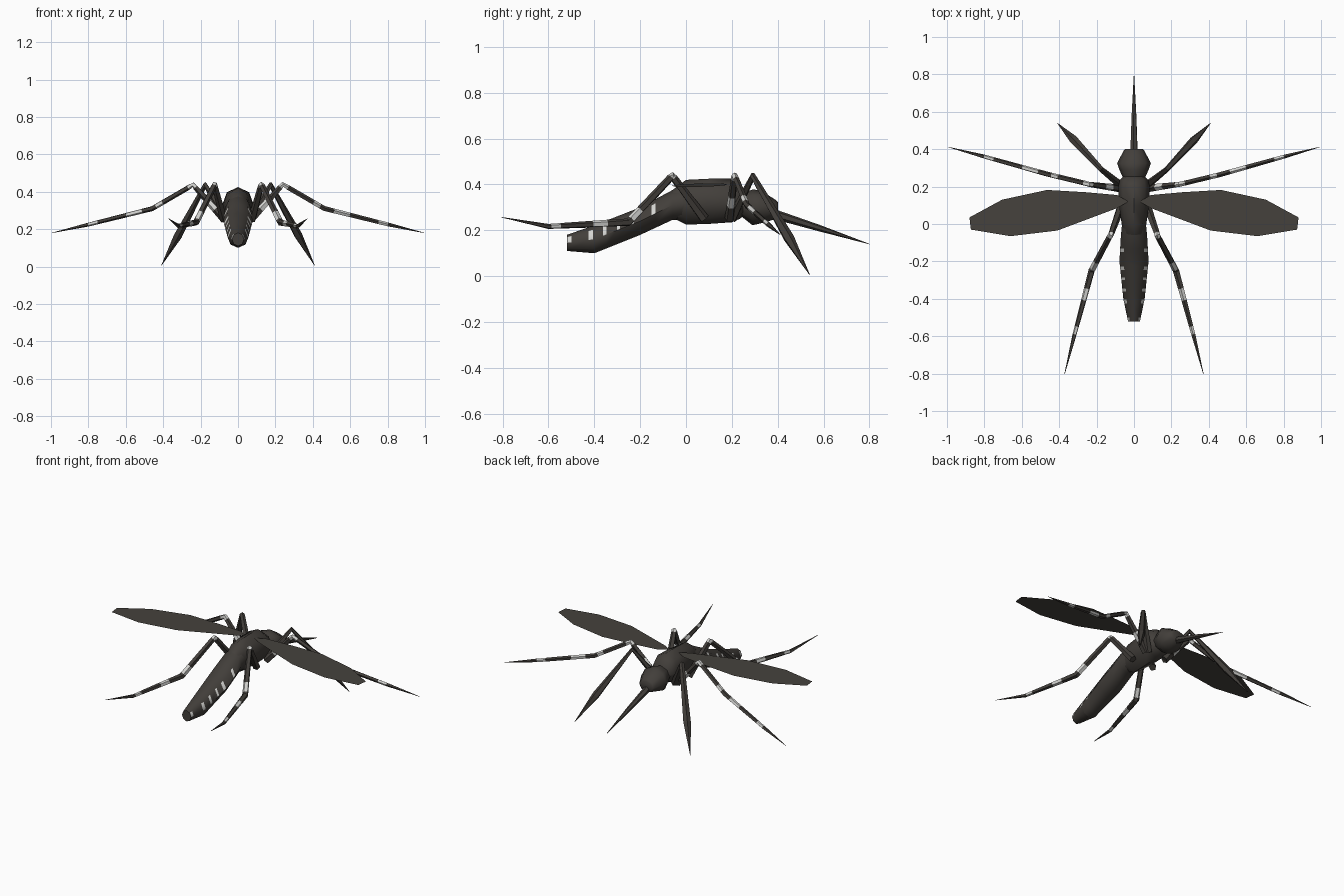
import bpy, bmesh, math
from mathutils import Vector

if "Cube" in bpy.data.objects:
    bpy.data.objects.remove(bpy.data.objects["Cube"])


def material(name, rgb):
    m = bpy.data.materials.new(name)
    m.diffuse_color = (*rgb, 1)
    m.use_nodes = True
    m.node_tree.nodes["Principled BSDF"].inputs["Base Color"].default_value = m.diffuse_color
    return m


BODY = material("brown black body", (0.055, 0.049, 0.043))
WHITE = material("pale band", (0.66, 0.66, 0.64))
WING = material("smoky wing", (0.060, 0.054, 0.046))


def finish(bm, name, mats, smooth=None):
    if len(bm.faces) > 1:
        bmesh.ops.recalc_face_normals(bm, faces=bm.faces)
    me = bpy.data.meshes.new(name)
    bm.to_mesh(me)
    bm.free()
    for m in mats:
        me.materials.append(m)
    ob = bpy.data.objects.new(name, me)
    bpy.context.collection.objects.link(ob)
    if smooth:
        bpy.ops.object.select_all(action='DESELECT')
        ob.select_set(True)
        bpy.context.view_layer.objects.active = ob
        bpy.ops.object.shade_smooth_by_angle(angle=math.radians(smooth))
    return ob


def skin(bm, rings):
    """Bridge successive rings of points, cap both ends; returns faces per segment."""
    rows = [[bm.verts.new(p) for p in r] for r in rings]
    n = len(rows[0])
    segs = []
    for a, b in zip(rows, rows[1:]):
        segs.append([bm.faces.new((a[i], a[(i + 1) % n], b[(i + 1) % n], b[i])) for i in range(n)])
    bm.faces.new(rows[0])
    bm.faces.new(rows[-1])
    return segs


def body_ring(y, bottom, top, half, n=8):
    cz, h = (top + bottom) / 2, (top - bottom) / 2
    angles = [2 * math.pi * i / n for i in range(n)]
    return [(half * math.cos(a), y, cz + h * math.sin(a)) for a in angles]


def interp(profile, y):
    for a, b in zip(profile, profile[1:]):
        if a[0] <= y <= b[0]:
            t = (y - a[0]) / (b[0] - a[0])
            return [p + (q - p) * t for p, q in zip(a, b)]


# abdomen: y, bottom, top, half width; narrow extra rings carry the pale side marks
ABD = [(-0.52, 0.11, 0.18, 0.032), (-0.40, 0.10, 0.222, 0.057), (-0.20, 0.18, 0.30, 0.078),
       (-0.06, 0.245, 0.375, 0.07), (0.04, 0.25, 0.40, 0.06)]
marks = [(-0.518, -0.50), (-0.425, -0.405), (-0.362, -0.346), (-0.30, -0.287),
         (-0.247, -0.227), (-0.15, -0.132)]
ys = sorted({p[0] for p in ABD} | {v for m in marks for v in m})
bm = bmesh.new()
for k, seg in enumerate(skin(bm, [body_ring(*interp(ABD, y)) for y in ys])):
    if any(abs(ys[k] - m[0]) < 1e-6 for m in marks):
        for i in (0, 3):          # upper side faces
            seg[i].material_index = 1
finish(bm, "abdomen", [BODY, WHITE], 50)

# thorax and head
bm = bmesh.new()
skin(bm, [body_ring(*r) for r in [
    (-0.06, 0.255, 0.375, 0.055), (0.0, 0.225, 0.42, 0.066), (0.10, 0.228, 0.425, 0.08),
    (0.20, 0.235, 0.425, 0.084), (0.235, 0.25, 0.40, 0.076), (0.265, 0.275, 0.345, 0.045)]])
finish(bm, "thorax", [BODY], 50)
bm = bmesh.new()
skin(bm, [body_ring(*r) for r in [
    (0.24, 0.262, 0.36, 0.056), (0.29, 0.222, 0.378, 0.078), (0.325, 0.23, 0.375, 0.09),
    (0.395, 0.25, 0.33, 0.054), (0.402, 0.26, 0.32, 0.045)]])
finish(bm, "head", [BODY], 50)


def tube(name, path, mats, sides=5, side=1):
    """Tapered tube; each path entry is x, y, z, radius, band flag for the next stretch."""
    pts = [Vector((p[0] * side, p[1], p[2])) for p in path]
    rings = []
    for i, p in enumerate(pts):
        d0 = (p - pts[max(i - 1, 0)]).normalized()
        d1 = (pts[min(i + 1, len(pts) - 1)] - p).normalized()
        d = (d0 + d1).normalized()
        if name.startswith("front"):
            ref = Vector((side, -0.9, 0.05))
        elif name.startswith("middle"):
            ref = Vector((0, 1, 0.1))
        else:
            ref = Vector((side, 0, 0.1))
        u = d.cross(ref).normalized()
        v = d.cross(u)
        angles = [2 * math.pi * j / sides for j in range(sides)]
        rings.append([p + path[i][3] * (math.cos(a) * u + math.sin(a) * v) for a in angles])
    bm = bmesh.new()
    for k, seg in enumerate(skin(bm, rings)):
        for f in seg:
            f.material_index = path[k][4]
    finish(bm, name, mats)


def banded(nodes, bands):
    """Expand joints (x, y, z, r) with bands given as (segment, start, end) fractions."""
    path = []
    for s, (a, b) in enumerate(zip(nodes, nodes[1:])):
        cuts = {0.0: 0}
        for seg, t0, t1 in bands:
            if seg == s:
                cuts[t0] = 1
                if t1 < 1:
                    cuts[t1] = 0
        for t in sorted(cuts):
            path.append([p + (q - p) * t for p, q in zip(a, b)] + [cuts[t]])
    path.append(list(nodes[-1]) + [0])
    return path


# proboscis
tube("proboscis", [(0, 0.37, 0.275, 0.022, 0), (0, 0.58, 0.21, 0.014, 0), (0, 0.80, 0.14, 0.001, 0)],
     [BODY], 6)

# legs: joints and pale bands, mirrored left and right
LEGS = {
    "front_leg": ([(0.06, 0.20, 0.25, 0.022), (0.175, 0.292, 0.437, 0.015),
                   (0.322, 0.45, 0.165, 0.023), (0.41, 0.54, 0.005, 0.001)], []),
    "middle_leg": ([(0.07, 0.19, 0.25, 0.022), (0.24, 0.212, 0.438, 0.014),
                    (0.46, 0.265, 0.31, 0.014), (0.80, 0.36, 0.225, 0.011), (0.995, 0.412, 0.18, 0.001)],
                   [(0, 0.3, 0.52), (0, 0.92, 1), (1, 0.0, 0.12), (1, 0.74, 0.9), (2, 0.15, 0.40), (2, 0.85, 1)]),
    "hind_leg": ([(0.075, 0.08, 0.25, 0.022), (0.125, -0.06, 0.438, 0.016),
                  (0.226, -0.25, 0.235, 0.018), (0.32, -0.60, 0.217, 0.011), (0.372, -0.805, 0.257, 0.001)],
                 [(0, 0.95, 1), (1, 0.0, 0.04), (1, 0.74, 0.94),
                  (2, 0.27, 0.45), (2, 0.85, 0.97)]),
}
for name, (nodes, bands) in LEGS.items():
    for side, label in ((1, "right"), (-1, "left")):
        tube(f"{name}_{label}", banded(nodes, bands), [BODY, WHITE], 5, side)

# wings: single flat blades drooping slightly to the tips
OUTLINE = [(0.03, 0.12), (0.09, 0.155), (0.26, 0.17), (0.465, 0.182), (0.705, 0.13), (0.88, 0.035),
           (0.872, -0.03), (0.66, -0.065), (0.41, -0.035), (0.09, 0.085)]
for side, label in ((1, "right"), (-1, "left")):
    bm = bmesh.new()
    f = bm.faces.new([bm.verts.new((x * side, y, 0.408 - 0.022 * x)) for x, y in OUTLINE])
    f.normal_update()
    if f.normal.z < 0:
        f.normal_flip()
    finish(bm, f"wing_{label}", [WING])
